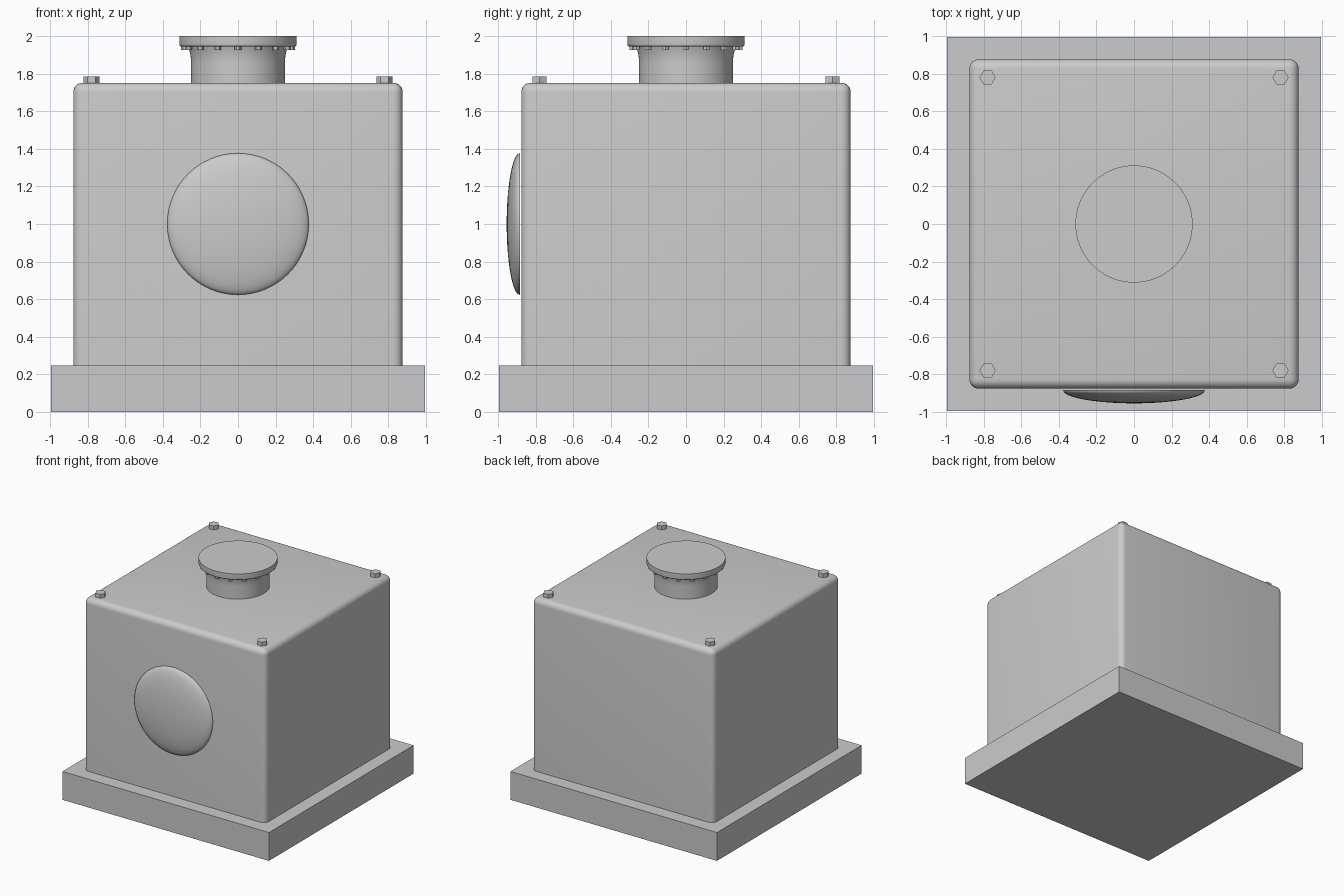
import bpy, bmesh, math
from mathutils import Matrix

if "Cube" in bpy.data.objects:
    bpy.data.objects.remove(bpy.data.objects["Cube"])


def finish(name, bm, smooth=False):
    bmesh.ops.recalc_face_normals(bm, faces=bm.faces)
    me = bpy.data.meshes.new(name)
    bm.to_mesh(me)
    bm.free()
    ob = bpy.data.objects.new(name, me)
    bpy.context.collection.objects.link(ob)
    if smooth:
        bpy.ops.object.select_all(action='DESELECT')
        ob.select_set(True)
        bpy.context.view_layer.objects.active = ob
        bpy.ops.object.shade_smooth_by_angle(angle=math.radians(35))
    return ob


def box(name, half, z0, z1):
    bm = bmesh.new()
    bmesh.ops.create_cube(bm, size=1, matrix=Matrix.Translation((0, 0, (z0 + z1) / 2))
                          @ Matrix.Diagonal((2 * half, 2 * half, z1 - z0, 1)))
    return bm


def lathe(name, profile, steps=64, matrix=Matrix()):
    bm = bmesh.new()
    vs = [bm.verts.new((r, 0, z)) for r, z in profile]
    es = [bm.edges.new(p) for p in zip(vs, vs[1:])]
    bmesh.ops.spin(bm, geom=vs + es, cent=(0, 0, 0), axis=(0, 0, 1),
                   angle=2 * math.pi, steps=steps)
    bmesh.ops.remove_doubles(bm, verts=bm.verts, dist=0.0001)
    bmesh.ops.transform(bm, matrix=matrix, verts=bm.verts)
    return finish(name, bm, True)


def hex_bolt(name, x, y, z0, z1, radius):
    bm = bmesh.new()
    bmesh.ops.create_cone(bm, cap_ends=True, segments=6, radius1=radius, radius2=radius,
                          depth=z1 - z0, matrix=Matrix.Translation((x, y, (z0 + z1) / 2))
                          @ Matrix.Rotation(math.pi / 6, 4, 'Z'))
    # turn the hexagon so that a corner points along x
    far = max(bm.verts, key=lambda v: v.co.x)
    a = math.atan2(far.co.y - y, far.co.x - x)
    bmesh.ops.rotate(bm, verts=bm.verts, cent=(x, y, 0), matrix=Matrix.Rotation(-a, 3, 'Z'))
    return finish(name, bm)


# Base slab
finish("base", box("base", 0.996, 0, 0.247))

# Housing with rounded top and vertical edges
bm = box("housing", 0.877, 0.2, 1.752)
edges = [e for e in bm.edges if max(v.co.z for v in e.verts) > 1]
bmesh.ops.bevel(bm, geom=edges, offset=0.05, segments=6, profile=0.5, affect='EDGES')
finish("housing", bm, True)

# Corner bolts on the lid
for x in (-0.78, 0.78):
    for y in (-0.78, 0.78):
        hex_bolt("lid_bolt", x, y, 1.74, 1.786, 0.043)

# Neck flaring out into the round cap flange
flare = [(0.25 + 0.015 * (i / 5) ** 2, 1.86 + 0.085 * i / 5) for i in range(6)]
lip = [(0.30 + 0.012 * math.sin(i * math.pi / 8), 1.957 - 0.012 * math.cos(i * math.pi / 8))
       for i in range(5)]
lathe("neck_and_cap", [(0, 1.74), (0.25, 1.74)] + flare + lip + [(0.312, 2.0), (0, 2.0)])

# Ring of small bolts under the flange
for i in range(16):
    a = i * math.pi / 8
    hex_bolt("flange_bolt", 0.285 * math.cos(a), 0.285 * math.sin(a), 1.927, 1.95, 0.018)

# Shallow domed lens on the front, just clear of the housing
dome = [(0, 0)] + [(0.377 * math.cos(i * math.pi / 32), 0.07 * math.sin(i * math.pi / 32))
                   for i in range(16)] + [(0, 0.07)]
lathe("front_lens", dome, 64,
      Matrix.Translation((0, -0.885, 1.0)) @ Matrix.Rotation(math.pi / 2, 4, 'X'))
